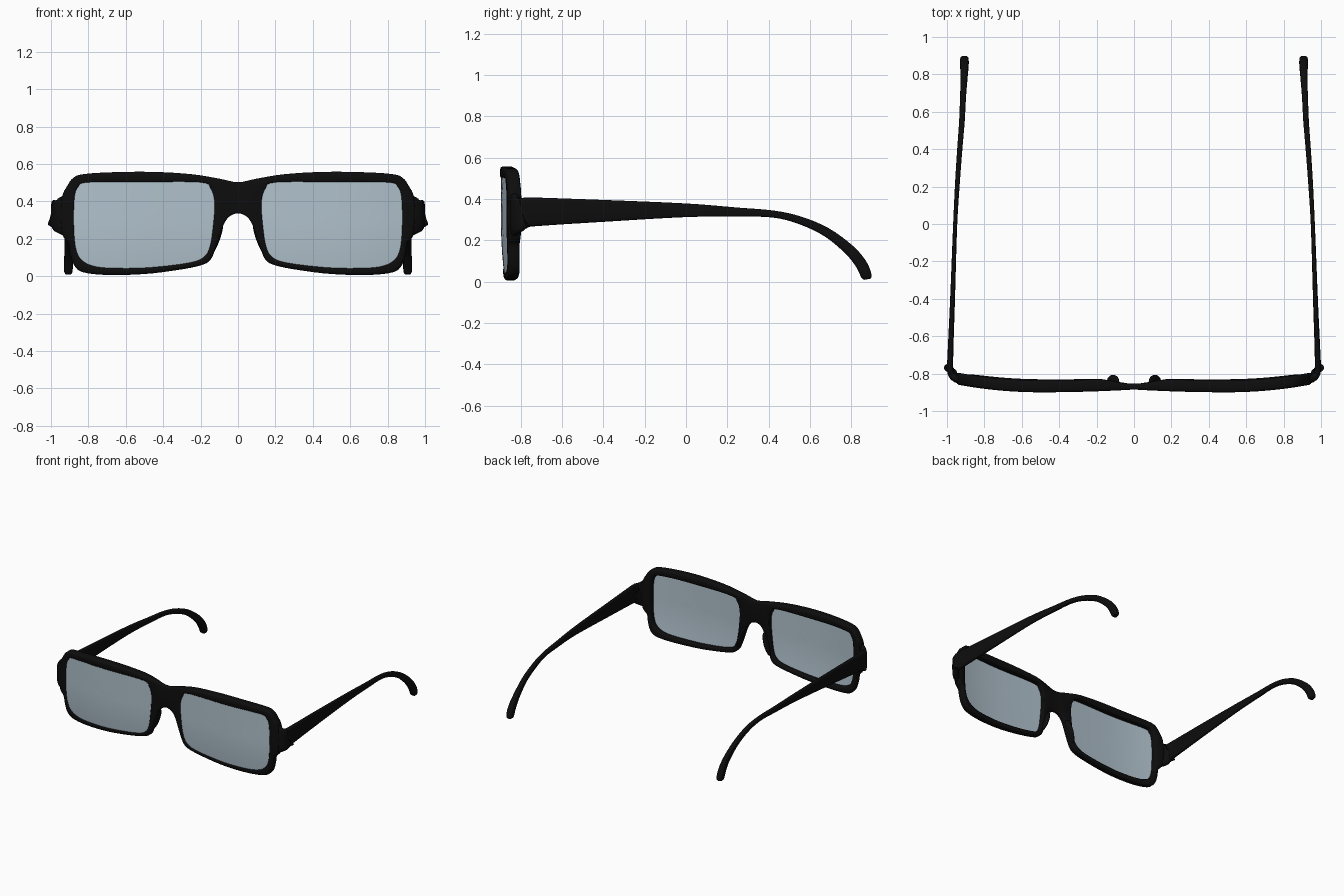
import bpy, bmesh, math
from mathutils import Vector

if "Cube" in bpy.data.objects:
    bpy.data.objects.remove(bpy.data.objects["Cube"])


def material(name, rgb):
    m = bpy.data.materials.new(name)
    m.diffuse_color = (*rgb, 1)
    m.use_nodes = True
    m.node_tree.nodes["Principled BSDF"].inputs["Base Color"].default_value = m.diffuse_color
    return m


BLACK = material("black plastic", (0.004, 0.004, 0.004))
GLASS = material("pale blue glass", (0.44, 0.54, 0.61))


def spline(pts, closed, steps):
    """Catmull-Rom curve through points of any dimension."""
    n, out = len(pts), []
    get = (lambda i: pts[i % n]) if closed else (lambda i: pts[max(0, min(n - 1, i))])
    for i in range(n if closed else n - 1):
        for s in range(steps):
            t = s / steps
            out.append(tuple(0.5 * (2 * b + (c - a) * t + (2 * a - 5 * b + 4 * c - d) * t * t
                                    + (3 * b - a - 3 * c + d) * t ** 3)
                             for a, b, c, d in zip(get(i - 1), get(i), get(i + 1), get(i + 2))))
    return out if closed else out + [tuple(pts[-1])]


def finish(bm, name, mat, mirror=False):
    bmesh.ops.recalc_face_normals(bm, faces=bm.faces)
    me = bpy.data.meshes.new(name)
    bm.to_mesh(me)
    bm.free()
    ob = bpy.data.objects.new(name, me)
    bpy.context.collection.objects.link(ob)
    me.materials.append(mat)
    bpy.context.view_layer.objects.active = ob
    bpy.ops.object.select_all(action='DESELECT')
    ob.select_set(True)
    bpy.ops.object.shade_smooth_by_angle(angle=math.radians(50))
    if mirror:
        ob.modifiers.new("mirror", 'MIRROR').use_mirror_merge = False
    return ob


def bridge(bm, r0, r1):
    n = len(r0)
    for i in range(n):
        bm.faces.new((r0[i], r0[(i + 1) % n], r1[(i + 1) % n], r1[i]))


def front_y(x, z):
    """Front surface: each lens bows forward, the lower edge leans back."""
    d = abs(x) - 0.5
    y = -0.9 + (0.21 * d * d if d > 0 else 0.06 * d * d)
    return y + 0.02 * (max(0, 0.3 - z) / 0.3) ** 2


def thickness(x, z):
    s = min(1, abs(x) / 0.2)
    return 0.032 + 0.032 * s * s * (3 - 2 * s) - 0.012 * max(0, 0.3 - z) / 0.3


# Outlines of the front frame (right half) and of the right lens opening
half = [(0.1, 0.522), (0.25, 0.546), (0.45, 0.558), (0.65, 0.557), (0.82, 0.547), (0.88, 0.527),
        (0.915, 0.48), (0.94, 0.428), (0.95, 0.33), (0.938, 0.22), (0.907, 0.18), (0.897, 0.12),
        (0.877, 0.06), (0.83, 0.022), (0.7, 0.007), (0.5, 0.012), (0.32, 0.034), (0.2, 0.058),
        (0.15, 0.085), (0.125, 0.135), (0.1, 0.21), (0.075, 0.28), (0.045, 0.32)]
outer = [(0, 0.503)] + half + [(0, 0.337)] + [(-x, z) for x, z in reversed(half)]
opening = [(0.2, 0.5), (0.147, 0.465), (0.128, 0.4), (0.132, 0.3), (0.152, 0.16), (0.19, 0.1),
           (0.27, 0.073), (0.45, 0.051), (0.6, 0.045), (0.75, 0.052), (0.83, 0.085),
           (0.865, 0.15), (0.876, 0.28), (0.872, 0.42), (0.853, 0.475), (0.8, 0.5), (0.5, 0.502)]
outer, opening = spline(outer, True, 4), spline(opening, True, 5)


# Front frame: rounded walls round each outline, filled front and back
def inset(loop, d, inward):
    out, n = [], len(loop)
    area = sum(loop[i - 1][0] * loop[i][1] - loop[i][0] * loop[i - 1][1] for i in range(n))
    sign = (1 if area > 0 else -1) * (1 if inward else -1)
    for i, (x, z) in enumerate(loop):
        tx, tz = loop[(i + 1) % n][0] - loop[i - 1][0], loop[(i + 1) % n][1] - loop[i - 1][1]
        k = sign * d / math.hypot(tx, tz)
        out.append((x - tz * k, z + tx * k))
    return out


bm = bmesh.new()
caps = {0: [], 1: []}
loops = [(outer, True, 0.014), (opening, False, 0.008),
         ([(-x, z) for x, z in opening], False, 0.008)]
for loop, inward, r in loops:
    rings = []
    for d, t in ((1, 0), (0.3, 0.06), (0, 0.2), (0, 0.8), (0.3, 0.94), (1, 1)):
        rings.append([bm.verts.new((x, t, z)) for x, z in inset(loop, d * r, inward)])
    for a, b in zip(rings, rings[1:]):
        bridge(bm, a, b)
    for key, ring in ((0, rings[0]), (1, rings[-1])):
        caps[key] += [bm.edges.get((ring[i - 1], ring[i])) for i in range(len(ring))]
for edges in caps.values():
    bmesh.ops.triangle_fill(bm, edges=edges, use_beauty=True, normal=(0, -1, 0))
for v in bm.verts:
    x, t, z = v.co
    v.co.y = front_y(x, z) + t * thickness(x, z)
finish(bm, "front_frame", BLACK)

# Lenses: thin bowed panes set just behind the front edge
bm = bmesh.new()
cx, cz = 0.5, 0.28
sides = []
for depth in (0.004, 0.022):
    def pane(x, z):
        return bm.verts.new((x, front_y(x, z) + depth, z))
    rings = [[pane(cx + (x - cx) * k, cz + (z - cz) * k) for x, z in opening]
             for k in (1.01, 0.85, 0.65, 0.45, 0.22)]
    for a, b in zip(rings, rings[1:]):
        bridge(bm, a, b)
    mid, last = pane(cx, cz), rings[-1]
    for i in range(len(last)):
        bm.faces.new((last[i - 1], last[i], mid))
    sides.append(rings[0])
bridge(bm, *sides)
finish(bm, "lens", GLASS, mirror=True)

# Temples: x, y, z, half thickness, half height, from the hinge corner to the ear tip
stations = [(0.90, -0.835, 0.325, 0.024, 0.115), (0.94, -0.828, 0.325, 0.024, 0.104),
            (0.966, -0.812, 0.326, 0.023, 0.088), (0.979, -0.785, 0.332, 0.02, 0.074),
            (0.983, -0.74, 0.338, 0.016, 0.07), (0.97, -0.4, 0.343, 0.013, 0.053),
            (0.956, 0, 0.346, 0.011, 0.033), (0.942, 0.25, 0.337, 0.013, 0.022),
            (0.93, 0.42, 0.328, 0.014, 0.017), (0.92, 0.55, 0.298, 0.015, 0.019),
            (0.914, 0.68, 0.24, 0.016, 0.022), (0.908, 0.79, 0.155, 0.019, 0.026),
            (0.907, 0.848, 0.085, 0.023, 0.028), (0.907, 0.873, 0.03, 0.023, 0.026),
            (0.907, 0.878, 0.012, 0.015, 0.017)]
path = spline(stations, False, 4)
bm = bmesh.new()
rings = []
for i, (x, y, z, w, h) in enumerate(path):
    a, b = path[max(i - 1, 0)], path[min(i + 1, len(path) - 1)]
    t = (Vector(b[:3]) - Vector(a[:3])).normalized()
    side = t.cross(Vector((0, 0, 1))).normalized()
    up = side.cross(t)
    ring = []
    for k in range(20):
        c, s = math.cos(math.tau * k / 20), math.sin(math.tau * k / 20)
        u, v = (math.copysign(abs(q) ** 0.6, q) for q in (c, s))
        ring.append(bm.verts.new(Vector((x, y, z)) + side * u * w + up * v * h))
    rings.append(ring)
for a, b in zip(rings, rings[1:]):
    bridge(bm, a, b)
bm.faces.new(rings[0])
bm.faces.new(rings[-1])
finish(bm, "temple", BLACK, mirror=True)

# Nose pads: small rounded ridges behind the nose arch
bm = bmesh.new()
bmesh.ops.create_uvsphere(bm, u_segments=20, v_segments=12, radius=1)
for v in bm.verts:
    x, y, z = v.co
    v.co = (0.112 + 0.018 * x - 0.028 * z, -0.843 + 0.037 * y, 0.205 + 0.085 * z)
finish(bm, "nose_pad", BLACK, mirror=True)
